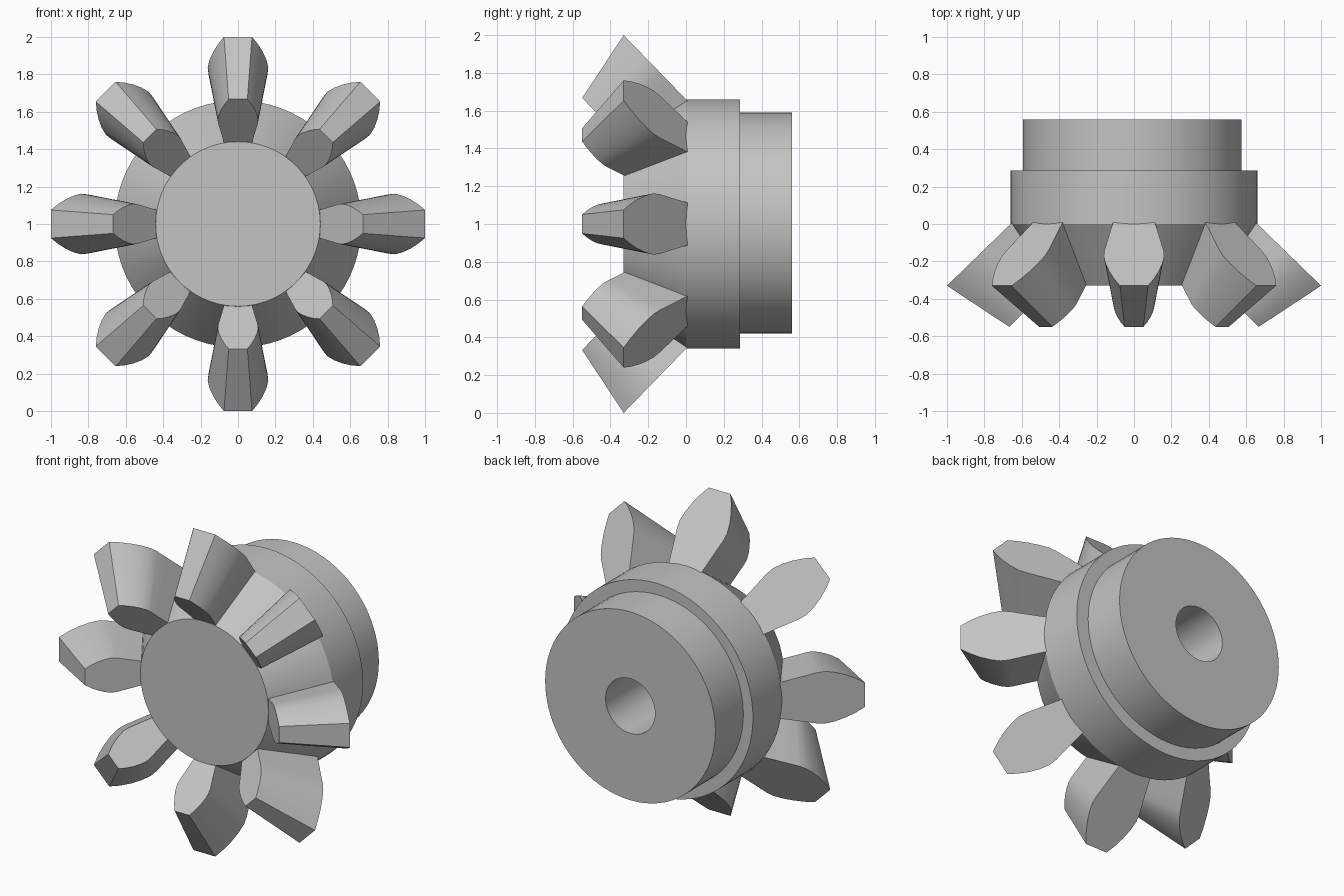
import bpy, bmesh, math
from mathutils import Matrix, Vector

cube = bpy.data.objects.get("Cube")
if cube:
    bpy.data.objects.remove(cube, do_unlink=True)

steel = bpy.data.materials.new("grey steel")
steel.use_nodes = True
GREY = (0.55, 0.55, 0.55, 1)
steel.diffuse_color = GREY
steel.node_tree.nodes["Principled BSDF"].inputs["Base Color"].default_value = GREY

CENTRE_Z = 1.0
TEETH = 8
SEGMENTS = 72


def finish(bm, name, angle):
    bmesh.ops.recalc_face_normals(bm, faces=bm.faces)
    mesh = bpy.data.meshes.new(name)
    bm.to_mesh(mesh)
    bm.free()
    mesh.materials.append(steel)
    obj = bpy.data.objects.new(name, mesh)
    bpy.context.collection.objects.link(obj)
    bpy.ops.object.select_all(action="DESELECT")
    obj.select_set(True)
    bpy.context.view_layer.objects.active = obj
    bpy.ops.object.shade_smooth_by_angle(angle=math.radians(angle))
    return obj


# Gear body: cone, rim, rear hub and blind bore, turned about the y axis.
# Each row is radius, y and whether it belongs to the slightly offset hub.
profile = [
    (0.44, -0.33, 0), (0.66, 0.0, 0), (0.66, 0.285, 0),
    (0.585, 0.285, 1), (0.585, 0.56, 1), (0.17, 0.56, 1), (0.17, -0.1, 1),
]
bm = bmesh.new()
rings = []
for radius, y, hub in profile:
    ring = []
    for i in range(SEGMENTS):
        a = math.tau * i / SEGMENTS
        ring.append(bm.verts.new((radius * math.cos(a) - 0.009 * hub, y,
                                  CENTRE_Z + radius * math.sin(a) + 0.005 * hub)))
    rings.append(ring)
for r0, r1 in zip(rings, rings[1:]):
    for i in range(SEGMENTS):
        j = (i + 1) % SEGMENTS
        bm.faces.new((r0[i], r0[j], r1[j], r1[i]))
bm.faces.new(rings[0])
bm.faces.new(rings[-1])
finish(bm, "gear_body", 25)

# Teeth: outline on the back cone, shrunk towards the cone apex.
# Each row is height along the tooth (0 root, 1 tip) and half width.
outline = [(-0.15, 0.1), (0, 0.115), (0.25, 0.14), (0.42, 0.158), (0.52, 0.162),
           (0.64, 0.152), (0.77, 0.132), (0.89, 0.106), (1, 0.075)]
apex = Vector((0, -0.99, 0))


def tooth(index):
    bm = bmesh.new()
    right = [Vector((w, -0.33 * t, 0.66 + 0.34 * t)) for t, w in outline]
    left = [Vector((-p.x, p.y, p.z)) for p in reversed(right)]
    back = right + left
    ends = [[bm.verts.new(apex + (p - apex) * s) for p in back]
            for s in (1.0, 0.667)]
    for end in ends:
        bm.faces.new(end)
    for i in range(len(back)):
        j = (i + 1) % len(back)
        bm.faces.new((ends[0][i], ends[0][j], ends[1][j], ends[1][i]))
    spin = Matrix.Rotation(math.tau * index / TEETH, 4, "Y")
    bm.transform(Matrix.Translation((0, 0, CENTRE_Z)) @ spin)
    finish(bm, f"tooth_{index + 1}", 30)


for n in range(TEETH):
    tooth(n)
